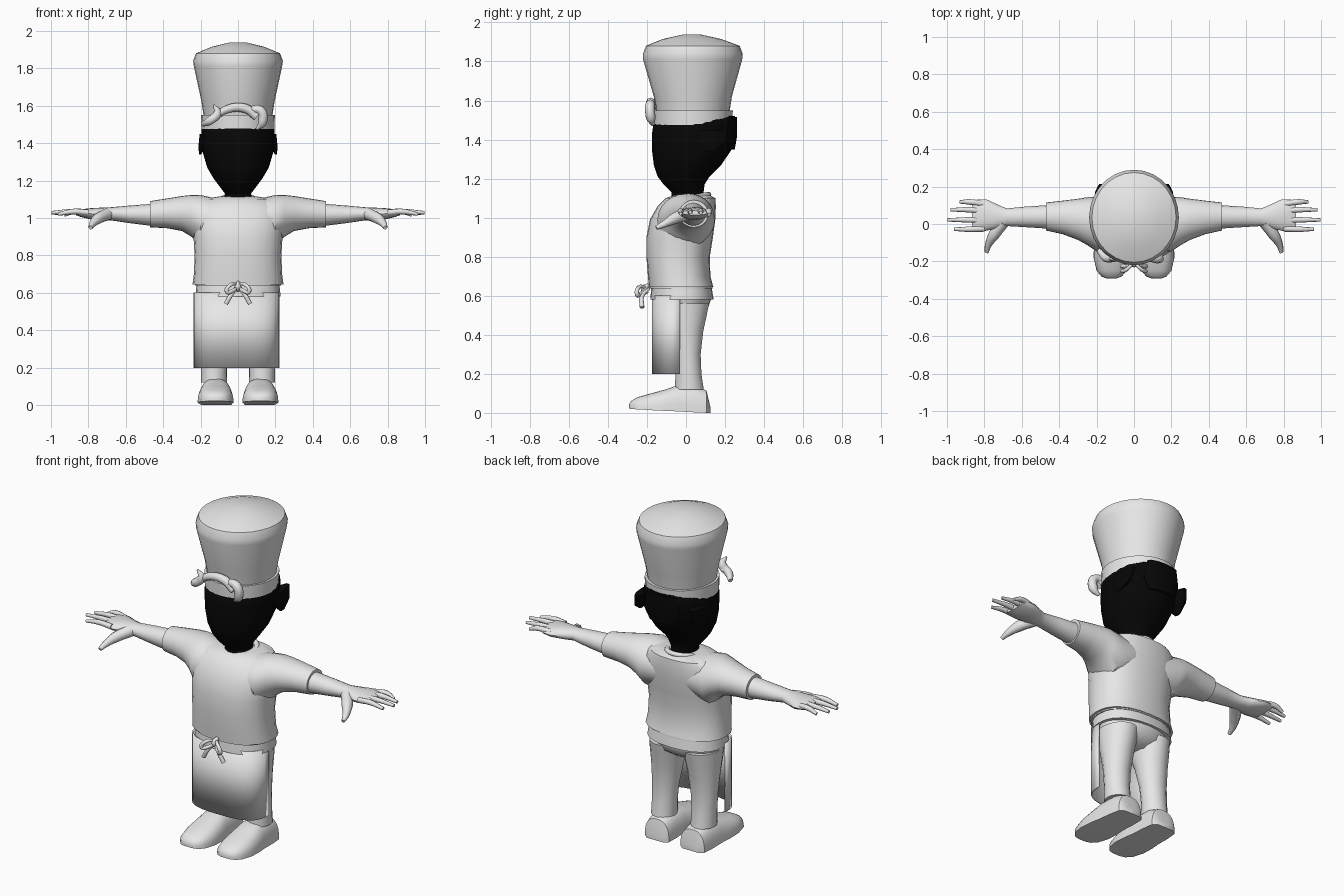
import bpy
import math

cube = bpy.data.objects.get("Cube")
if cube:
    bpy.data.objects.remove(cube, do_unlink=True)


def material(name, value):
    mat = bpy.data.materials.new(name)
    colour = (value, value, value, 1)
    mat.use_nodes = True
    mat.diffuse_color = colour
    mat.node_tree.nodes["Principled BSDF"].inputs["Base Color"].default_value = colour
    return mat


GREY = material("plain light grey", 0.8)
BLACK = material("hair black", 0.002)


def finish(obj, mat, mirror=False, angle=40):
    """Give an object its colour, smooth shading and optional mirrored twin."""
    obj.data.materials.clear()
    obj.data.materials.append(mat)
    bpy.ops.object.select_all(action='DESELECT')
    obj.select_set(True)
    bpy.context.view_layer.objects.active = obj
    bpy.ops.object.shade_smooth_by_angle(angle=math.radians(angle))
    if mirror:
        mod = obj.modifiers.new("left and right", 'MIRROR')
        mod.use_axis[0] = True
        mod.use_mirror_merge = False
    return obj


def mesh_object(name, verts, faces):
    mesh = bpy.data.meshes.new(name)
    mesh.from_pydata(verts, [], faces)
    mesh.update()
    obj = bpy.data.objects.new(name, mesh)
    bpy.context.collection.objects.link(obj)
    return obj


def loft(name, mat, axis, rings, sides=24, power=1.0, flat=False, mirror=False):
    """Skin rounded rings (position, centre, half width, low, high) along an axis."""
    verts, faces = [], []
    for t, centre, half, low, high in rings:
        for k in range(sides):
            a = math.pi * k / (sides - 1) if flat else math.tau * k / sides
            c, s = math.cos(a), math.sin(a)
            c = math.copysign(abs(c) ** power, c)
            s = math.copysign(abs(s) ** power, s)
            u = centre + half * c
            v = low + (high - low) * (s if flat else (s + 1) / 2)
            verts.append({'X': (t, u, v), 'Y': (u, t, v), 'Z': (u, v, t)}[axis])
    for i in range(len(rings) - 1):
        for k in range(sides):
            a, b = i * sides + k, i * sides + (k + 1) % sides
            faces.append((a, b, b + sides, a + sides))
    last = (len(rings) - 1) * sides
    faces.append(tuple(reversed(range(sides))))
    faces.append(tuple(range(last, last + sides)))
    obj = mesh_object(name, verts, faces)
    # Make every face point outwards
    import bmesh
    bm = bmesh.new()
    bm.from_mesh(obj.data)
    bmesh.ops.recalc_face_normals(bm, faces=bm.faces)
    bm.to_mesh(obj.data)
    bm.free()
    return finish(obj, mat, mirror)


def tube(name, mat, points, radii, mirror=False):
    """Sweep a round, tapering tube through the points."""
    curve = bpy.data.curves.new(name, 'CURVE')
    curve.dimensions = '3D'
    curve.bevel_depth = 1
    curve.bevel_resolution = 2
    curve.resolution_u = 4
    curve.use_fill_caps = True
    line = curve.splines.new('BEZIER')
    line.bezier_points.add(len(points) - 1)
    for knot, place, radius in zip(line.bezier_points, points, radii):
        knot.co = place
        knot.radius = radius
        knot.handle_left_type = knot.handle_right_type = 'AUTO'
    obj = bpy.data.objects.new(name, curve)
    bpy.context.collection.objects.link(obj)
    bpy.ops.object.select_all(action='DESELECT')
    obj.select_set(True)
    bpy.context.view_layer.objects.active = obj
    bpy.ops.object.convert(target='MESH')
    return finish(bpy.context.view_layer.objects.active, mat, mirror, 60)


# Tall hat: crown and band
loft("hat_crown", GREY, 'Z', [
    (1.52, 0, .18, -.15, .22), (1.62, 0, .195, -.165, .235),
    (1.81, 0, .236, -.22, .288), (1.84, 0, .24, -.22, .29),
    (1.88, 0, .225, -.205, .275), (1.915, 0, .14, -.12, .18),
    (1.937, 0, .05, -.02, .08)], sides=28)
loft("hat_band", GREY, 'Z', [(1.475, 0, .195, -.165, .235),
                             (1.55, 0, .197, -.168, .24)], sides=28)

# Knotted cloth on the front of the band
tube("knot_horn", GREY, [(-.19, -.14, 1.5), (-.15, -.18, 1.52), (-.11, -.18, 1.56), (-.13, -.19, 1.605)],
     [.012, .024, .025, .005])
tube("knot_arch", GREY, [(-.13, -.17, 1.53), (-.06, -.18, 1.58), (.04, -.18, 1.585), (.1, -.18, 1.54)],
     [.015, .022, .025, .022])
tube("knot_loop", GREY, [(.05, -.17, 1.57), (.12, -.185, 1.575), (.13, -.18, 1.51), (.1, -.17, 1.475)],
     [.02, .025, .025, .008])

# Head and hair
loft("head", BLACK, 'Z', [
    (1.07, 0, .08, -.07, .1), (1.13, 0, .07, -.075, .09),
    (1.17, 0, .1, -.115, .095), (1.21, 0, .13, -.145, .12),
    (1.27, 0, .165, -.165, .18), (1.35, 0, .188, -.175, .235),
    (1.43, 0, .196, -.174, .25), (1.475, 0, .196, -.168, .256),
    (1.5, 0, .185, -.15, .257), (1.52, 0, .13, -.05, .25)])
loft("hair_lock", BLACK, 'Z', [
    (1.34, .203, .005, .1, .14), (1.38, .19, .022, .06, .2),
    (1.45, .175, .03, .02, .22)], sides=10, mirror=True)
loft("hair_back", BLACK, 'Z', [
    (1.35, 0, .08, .19, .25), (1.42, 0, .12, .18, .262),
    (1.515, 0, .1, .2, .262)], sides=12)

# Shirt body, sleeves and collar
loft("shirt_body", GREY, 'Z', [
    (.645, 0, .243, -.19, .14), (.7, 0, .236, -.195, .125),
    (.8, 0, .232, -.203, .122), (.9, 0, .238, -.203, .138),
    (.99, 0, .25, -.185, .15), (1.06, 0, .24, -.145, .153),
    (1.1, 0, .19, -.105, .15), (1.115, 0, .1, -.06, .12)], power=.85)
loft("sleeve", GREY, 'X', [
    (.1, 0, .14, .88, 1.1), (.2, 0, .147, .85, 1.123),
    (.25, .015, .128, .9, 1.123), (.3, .025, .11, .93, 1.117),
    (.38, .035, .09, .945, 1.104), (.47, .04, .075, .95, 1.09)], mirror=True)
bpy.ops.mesh.primitive_torus_add(major_segments=24, minor_segments=8, major_radius=.088,
                                 minor_radius=.014, location=(0, .015, 1.098),
                                 rotation=(.2, 0, 0))
collar = bpy.context.object
collar.name = "shirt_collar"
collar.scale.y = 1.15
finish(collar, GREY, angle=60)

# Forearms, hands, fingers and thumbs
loft("forearm_and_hand", GREY, 'X', [
    (.44, .038, .064, .955, 1.077), (.58, .038, .055, .972, 1.066),
    (.68, .036, .047, .987, 1.057), (.73, .04, .064, .987, 1.055),
    (.79, .048, .084, .993, 1.052), (.84, .046, .085, 1.005, 1.046),
    (.865, .045, .07, 1.014, 1.038)], sides=16, mirror=True)
for name, y, tip, z in (("little", .118, .93, 1.015), ("ring", .076, .98, 1.025),
                        ("middle", .022, .997, 1.028), ("index", -.028, .962, 1.02)):
    tube(name + "_finger", GREY, [(.8, y * .9, 1.028), (.88, y, 1.034), (tip, y, z)],
         [.016, .015, .009], mirror=True)
tube("thumb", GREY, [(.7, .01, 1.02), (.75, -.06, .995), (.78, -.115, .965), (.788, -.152, .948)],
     [.034, .03, .018, .011], mirror=True)

# Waist band and apron sheet
loft("waist_band", GREY, 'Z', [(.58, 0, .228, -.183, .142),
                               (.64, 0, .222, -.178, .132)], power=.85)
loft("belt_cord", GREY, 'Z', [(.638, 0, .229, -.188, .136), (.652, 0, .229, -.188, .136)], power=.85)
steps = 20
arc = [math.pi * k / steps for k in range(steps + 1)]
outline = [(-.008 + .225 * math.copysign(abs(math.cos(a)) ** .7, math.cos(a)),
            -.03 - .14 * math.sin(a) ** .7) for a in arc]
apron = mesh_object("apron", [(x, y, z) for z in (.198, .6) for x, y in outline],
                    [(k + 1, k, k + steps + 1, k + steps + 2) for k in range(steps)])
finish(apron, GREY)
thick = apron.modifiers.new("cloth thickness", 'SOLIDIFY')
thick.thickness = .008
thick.offset = 0

# Bow on the front of the apron
for side, name in ((-1, "right"), (1, "left")):
    tube("bow_tail_" + name, GREY, [(0, -.19, .635), (side * .03, -.225, .6), (side * .065, -.225, .54)],
         [.008, .012, .012])
    tube("bow_loop_" + name, GREY, [(0, -.2, .64), (side * .035, -.24, .645), (side * .06, -.25, .605),
                                    (side * .03, -.235, .61), (0, -.2, .635)],
         [.007, .01, .012, .01, .007])
tube("bow_knot", GREY, [(0, -.19, .655), (0, -.215, .635), (0, -.2, .61)], [.01, .018, .01])

# Trousers
loft("hips", GREY, 'Z', [
    (.49, 0, .1, -.06, .05), (.53, 0, .19, -.12, .11),
    (.58, 0, .212, -.15, .128), (.63, 0, .215, -.16, .125)])
loft("trouser_leg", GREY, 'Z', [
    (.12, .128, .069, -.058, .092), (.2, .128, .07, -.055, .08),
    (.3, .125, .076, -.06, .076), (.42, .118, .088, -.09, .09),
    (.5, .112, .098, -.12, .108), (.56, .108, .103, -.14, .12)], sides=18, mirror=True)

# Shoes with flat soles
loft("shoe", GREY, 'Y', [
    (.125, .115, .05, 0, .03), (.105, .115, .078, 0, .115),
    (.04, .117, .085, .003, .14), (-.05, .119, .088, .008, .14),
    (-.1, .12, .094, .01, .122), (-.18, .12, .096, .014, .1),
    (-.25, .12, .08, .018, .08), (-.28, .12, .055, .02, .062),
    (-.292, .12, .025, .022, .045)], sides=16, power=.75, flat=True, mirror=True)
